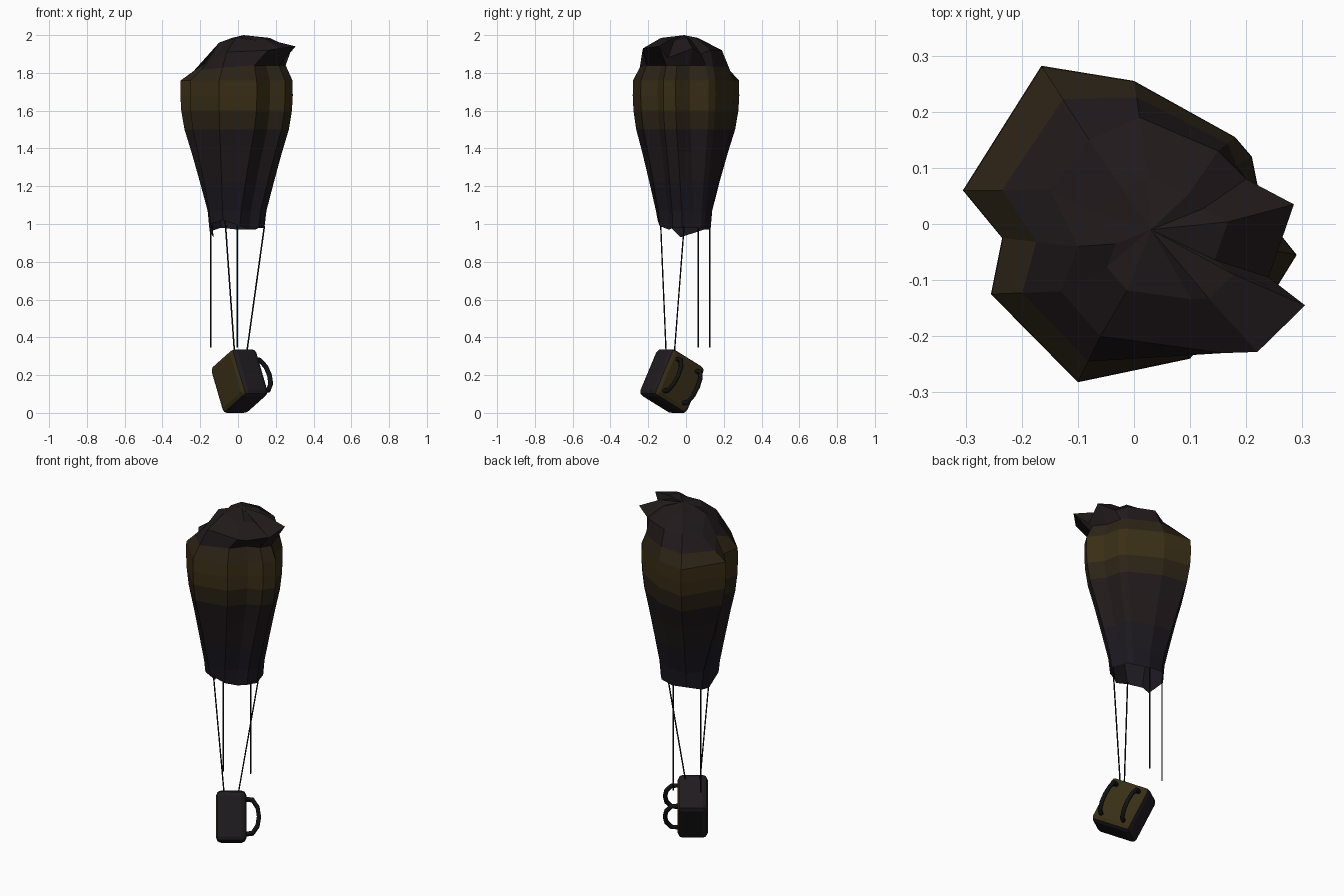
import bpy, bmesh, math
from mathutils import Vector, Matrix

if "Cube" in bpy.data.objects:
    bpy.data.objects.remove(bpy.data.objects["Cube"])


def material(name, rgb):
    m = bpy.data.materials.new(name)
    m.diffuse_color = (*rgb, 1)
    m.use_nodes = True
    m.node_tree.nodes["Principled BSDF"].inputs["Base Color"].default_value = m.diffuse_color
    return m


CLOTH = material("dark_cloth", (0.015, 0.010, 0.011))
LOW = material("lower_cloth", (0.011, 0.009, 0.014))
MID = material("brown_cloth", (0.025, 0.017, 0.008))
BAND = material("ochre_band", (0.042, 0.028, 0.008))
SIDE = material("dark_side", (0.014, 0.011, 0.014))
FACE = material("ochre_face", (0.04, 0.028, 0.008))
ROPE = material("black_cord", (0.006, 0.006, 0.007))


def add_object(name, bm, mats):
    bmesh.ops.recalc_face_normals(bm, faces=bm.faces)
    me = bpy.data.meshes.new(name)
    bm.to_mesh(me)
    bm.free()
    ob = bpy.data.objects.new(name, me)
    bpy.context.collection.objects.link(ob)
    for m in mats:
        me.materials.append(m)
    return ob


def tube(name, pts, radius, sides):
    cu = bpy.data.curves.new(name, "CURVE")
    cu.dimensions = "3D"
    cu.bevel_depth = radius
    cu.bevel_resolution = sides
    cu.use_fill_caps = True
    sp = cu.splines.new("POLY")
    sp.points.add(len(pts) - 1)
    for p, co in zip(sp.points, pts):
        p.co = (*co, 1)
    cu.materials.append(ROPE)
    ob = bpy.data.objects.new(name, cu)
    bpy.context.collection.objects.link(ob)
    return ob


# Crumpled canopy: mouth plan, widest plan and crown, one entry per fold
mouth = [(.14, -.02, .98), (.12, .04, .98), (.11, .08, .98), (.09, .10, .97),
         (0, .13, .97), (-.09, .125, .98), (-.15, .065, .96), (-.13, -.03, .93),
         (-.145, -.10, 1.0), (-.08, -.15, 1.02), (.01, -.14, .99),
         (.06, -.09, .97), (.11, -.07, .98)]
wide = [(.29, -.055), (.23, .02), (.21, .12), (.18, .155), (0, .255),
        (-.165, .282), (-.305, .06), (-.235, -.025), (-.255, -.125),
        (-.1, -.282), (.1, -.24), (.17, -.15), (.25, -.12)]
crown = [(.24, -.095, 1.88), (.285, .035, 1.93), (.2, .08, 1.90), (.15, .13, 1.92),
         (.01, .19, 1.92), (-.08, .15, 1.90), (-.15, .06, 1.87), (-.10, -.04, 1.96),
         (-.13, -.12, 1.88), (-.06, -.2, 1.91), (.16, -.23, 1.92),
         (.22, -.228, 1.93), (.305, -.145, 1.94)]
levels = [(1.07, .07), (1.22, .33), (1.38, .62), (1.5, .86), (1.6, .97), (1.68, 1), (1.76, .99)]
N = len(wide)

rings = [[Vector(p) for p in mouth]]
for z, t in levels:
    rings.append([Vector((m[0] + (w[0] - m[0]) * t, m[1] + (w[1] - m[1]) * t, z))
                  for m, w in zip(mouth, wide)])
shoulder = []
for i, (w, c) in enumerate(zip(wide, crown)):
    if 3 <= i <= 9:
        shoulder.append(Vector((w[0], w[1], 1.76)).lerp(Vector(c), .45))
    else:
        shoulder.append(Vector((w[0] * .87, w[1] * .87, 1.84)))
rings.append(shoulder)
rings.append([Vector(c) for c in crown])
centre = Vector((.04, -.03, 1.985))
rings.append([centre.lerp(Vector((c[0], c[1], 1.96 + .025 * (i % 2))), .52)
              for i, c in enumerate(crown)])

bm = bmesh.new()
vr = [[bm.verts.new(p) for p in ring] for ring in rings]
tints = [1, 1, 0, 0, 2, 3, 3, 2, 0, 0]
for k in range(len(vr) - 1):
    for i in range(N):
        j = (i + 1) % N
        f = bm.faces.new((vr[k][i], vr[k][j], vr[k + 1][j], vr[k + 1][i]))
        f.material_index = tints[k]
apex = bm.verts.new((.03, -.01, 2.0))
for i in range(N):
    bm.faces.new((vr[-1][i], vr[-1][(i + 1) % N], apex))
add_object("canopy", bm, [CLOTH, LOW, MID, BAND])

# Cords, two of them hanging loose
cords = [((-.143, .065, .99), (-.143, .065, .345)),
         ((-.005, .126, .99), (-.005, .126, .345)),
         ((-.068, -.135, 1.02), (-.018, -.105, .31)),
         ((.14, -.01, .99), (.045, -.062, .31))]
for n, ends in enumerate(cords):
    tube(f"cord_{n + 1}", ends, .004, 1)

# Tilted pack: local x = thickness, y = width, z = height
t_axis = Vector((.82, .57, 0)).normalized()
s_axis = Vector((-t_axis.y, t_axis.x, 0))
a = math.radians(27)
w_axis = s_axis * math.cos(a) - Vector((0, 0, math.sin(a)))
h_axis = t_axis.cross(w_axis)
place = Matrix((t_axis, w_axis, h_axis)).transposed().to_4x4()
place.translation = (.008, -.075, .168)

bm = bmesh.new()
bmesh.ops.create_cube(bm, size=1)
bmesh.ops.scale(bm, vec=(.164, .242, .278), verts=bm.verts)
bmesh.ops.bevel(bm, geom=bm.edges[:], offset=.028, segments=2, profile=.5, affect="EDGES")
bm.normal_update()
for f in bm.faces:
    f.material_index = 1 if abs(f.normal.x) > .8 else 0
pack = add_object("pack", bm, [SIDE, FACE])
pack.matrix_world = place

# Shoulder straps on the outer face
for n, y in enumerate((-.07, .07)):
    path = [(.07, y, -.095), (.115, y, -.09), (.142, y, -.05), (.15, y, 0),
            (.142, y, .05), (.115, y, .09), (.07, y, .095)]
    tube(f"strap_{n + 1}", path, .013, 1).matrix_world = place
